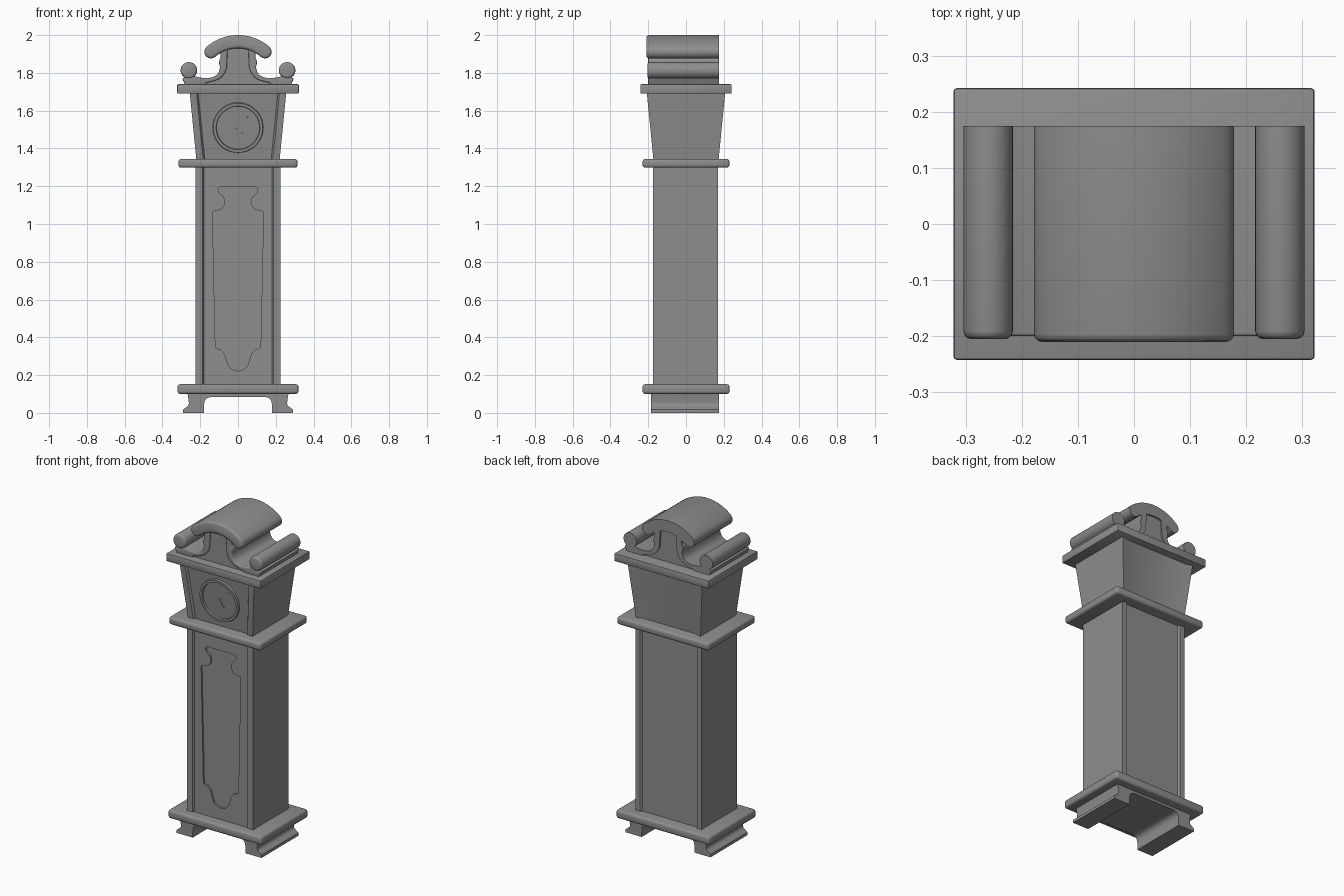
import bpy, bmesh, math
from mathutils import Matrix, Vector

old = bpy.data.objects.get("Cube")
if old:
    bpy.data.objects.remove(old)

grey = bpy.data.materials.new("plain grey")
grey.use_nodes = True
grey.diffuse_color = (0.27, 0.27, 0.27, 1)
grey.node_tree.nodes["Principled BSDF"].inputs["Base Color"].default_value = grey.diffuse_color


def finish(obj):
    obj.data.materials.clear()
    obj.data.materials.append(grey)
    bpy.ops.object.select_all(action='DESELECT')
    obj.select_set(True)
    bpy.context.view_layer.objects.active = obj
    bpy.ops.object.shade_smooth_by_angle(angle=math.radians(35))
    return obj


def loft(name, first, last, bevel=0, bevel_all=False, segments=3):
    """Solid between two matching rings; bevels the first cap or every edge."""
    bm = bmesh.new()
    a = [bm.verts.new(p) for p in first]
    b = [bm.verts.new(p) for p in last]
    cap = bm.faces.new(a)
    bm.faces.new(b[::-1])
    for i in range(len(a)):
        j = (i + 1) % len(a)
        bm.faces.new((a[j], a[i], b[i], b[j]))
    bmesh.ops.recalc_face_normals(bm, faces=bm.faces)
    if bevel:
        edges = bm.edges if bevel_all else cap.edges
        bmesh.ops.bevel(bm, geom=list(edges), offset=bevel, segments=segments,
                        profile=0.5, affect='EDGES', clamp_overlap=True)
    mesh = bpy.data.meshes.new(name)
    bm.to_mesh(mesh)
    bm.free()
    obj = bpy.data.objects.new(name, mesh)
    bpy.context.collection.objects.link(obj)
    return finish(obj)


def extrude_y(name, outline, front, back, bevel=0):
    return loft(name, [(x, front, z) for x, z in outline],
                [(x, back, z) for x, z in outline], bevel)


def box(name, hx, hy, z0, z1, bevel=0, segments=3):
    ring = [(-hx, -hy), (hx, -hy), (hx, hy), (-hx, hy)]
    return loft(name, [(x, y, z0) for x, y in ring], [(x, y, z1) for x, y in ring],
                bevel, True, segments)


def mirrored(half):
    return half + [(-x, z) for x, z in reversed(half) if abs(x) > 1e-5]


def smooth(points, steps=5):
    """Open Catmull-Rom path through the points."""
    p = [Vector(q) for q in points]
    p = [2 * p[0] - p[1]] + p + [2 * p[-1] - p[-2]]
    out = []
    for a, b, c, d in zip(p, p[1:], p[2:], p[3:]):
        for k in range(steps):
            t = k / steps
            out.append(tuple(0.5 * (2 * b + (c - a) * t + (2 * a - 5 * b + 4 * c - d) * t ** 2
                                    + (3 * b - a - 3 * c + d) * t ** 3)))
    return out + [tuple(p[-2])]


def arc(cx, cz, r, start, end, n=12):
    angles = [math.radians(start + (end - start) * i / n) for i in range(n + 1)]
    return [(cx + r * math.cos(t), cz + r * math.sin(t)) for t in angles]


# Bracket feet with an arched tunnel between them
foot = [(0.18, 0), (0.29, 0), (0.29, 0.018)]
foot += smooth([(0.28, 0.026), (0.262, 0.042), (0.262, 0.07), (0.268, 0.105)], 4)
tunnel = smooth([(0.14, 0.085), (0.165, 0.077), (0.178, 0.055), (0.18, 0.01)], 4)
extrude_y("feet", mirrored(tunnel + foot), -0.185, 0.175)

# Moulded slabs
box("base_slab", 0.32, 0.23, 0.10, 0.152, 0.014)
box("middle_slab", 0.315, 0.23, 1.298, 1.345, 0.014)
box("top_slab", 0.322, 0.242, 1.69, 1.74, 0.006, 2)


# Case sections: one plan with raised corner posts around recessed panels
def plan(hx, front, back, depth, lip, z):
    half = [(0, front + depth), (hx - 0.045, front + depth), (hx - 0.036, front), (hx, front),
            (hx, back), (hx - lip, back), (hx - 0.04, back - 0.012), (0, back - 0.012)]
    ring = half + [(-x, y) for x, y in reversed(half[1:-1])]
    return [(x, y, z) for x, y in ring]


loft("trunk", plan(0.225, -0.175, 0.17, 0.018, 0.03, 0.14),
     plan(0.225, -0.175, 0.17, 0.018, 0.03, 1.31))
loft("hood", plan(0.22, -0.172, 0.172, 0.012, 0.004, 1.335),
     plan(0.256, -0.208, 0.208, 0.012, 0.004, 1.70))

# Front trunk panel pierced by a shaped door recess
door = [(0.095, 1.195)]
door += smooth([(0.105, 1.185), (0.1, 1.165), (0.075, 1.14), (0.07, 1.105), (0.09, 1.078), (0.13, 1.068)])
door += [(0.135, 1.06), (0.12, 0.36), (0.115, 0.342)]
door += smooth([(0.09, 0.335), (0.07, 0.31), (0.05, 0.25), (0.025, 0.228), (0, 0.222)])
panel_edge = [(0.181, 0.14), (0.181, 1.31)]
curve = bpy.data.curves.new("trunk_front_panel", 'CURVE')
curve.dimensions = '2D'
curve.fill_mode = 'BOTH'
curve.extrude = 0.005
for outline in (mirrored(panel_edge), mirrored(door)):
    spline = curve.splines.new('POLY')
    spline.points.add(len(outline) - 1)
    for point, (x, z) in zip(spline.points, outline):
        point.co = (x, z, 0, 1)
    spline.use_cyclic_u = True
panel = bpy.data.objects.new("trunk_front_panel", curve)
bpy.context.collection.objects.link(panel)
panel.rotation_euler.x = math.pi / 2
panel.location.y = -0.162
bpy.ops.object.select_all(action='DESELECT')
panel.select_set(True)
bpy.context.view_layer.objects.active = panel
bpy.ops.object.convert(target='MESH')
finish(bpy.context.view_layer.objects.active)

# Clock face parts lie on the sloping hood front
tilt = math.atan2(0.036, 0.365)
face = Matrix.Translation((0, -0.1773, 1.51)) @ Matrix.Rotation(math.pi / 2 + tilt, 4, 'X')

bm = bmesh.new()
profile = [(0.113, -0.004), (0.116, 0.01), (0.131, 0.01), (0.135, -0.004)]
rings = [[bm.verts.new((x, y, h)) for x, y in arc(0, 0, r, 0, 360, 48)[:-1]] for r, h in profile]
for a, b in zip(rings, rings[1:] + rings[:1]):
    for i in range(48):
        j = (i + 1) % 48
        bm.faces.new((a[i], b[i], b[j], a[j]))
bmesh.ops.recalc_face_normals(bm, faces=bm.faces)
mesh = bpy.data.meshes.new("dial_ring")
bm.to_mesh(mesh)
bm.free()
ring = bpy.data.objects.new("dial_ring", mesh)
bpy.context.collection.objects.link(ring)
ring.matrix_world = face
finish(ring)

for name, length, angle in (("minute_hand", 0.088, 47), ("hour_hand", 0.05, -55)):
    blade = [(-0.012, -0.003), (length, -0.002), (length, 0.002), (-0.012, 0.003)]
    hand = loft(name, [(x, y, -0.002) for x, y in blade], [(x, y, 0.004) for x, y in blade])
    hand.matrix_world = face @ Matrix.Rotation(math.radians(angle), 4, 'Z')

# Crest: arched cap, recessed centre, curved arms and scrolls
cap_z, cap_r, thick, sweep = 1.7465, 0.2185, 0.035, 41
end = math.radians(90 - sweep)
ex, ez = cap_r * math.cos(end), cap_z + cap_r * math.sin(end)
cap = arc(0, cap_z, cap_r + thick, 90 + sweep, 90 - sweep, 24)
cap += arc(ex, ez, thick, 90 - sweep, -90 - sweep, 8)[1:]
cap += arc(0, cap_z, cap_r - thick, 90 - sweep, 90 + sweep, 24)[1:]
cap += arc(-ex, ez, thick, 270 + sweep, 90 + sweep, 8)[1:-1]
extrude_y("crest_cap", cap, -0.21, 0.175, 0.014)

inner = smooth([(0.055, 1.94), (0.058, 1.86), (0.065, 1.81), (0.1, 1.768), (0.17, 1.746)])
outer = smooth([(0.295, 1.77), (0.25, 1.785), (0.2, 1.775), (0.15, 1.774), (0.112, 1.79),
                (0.096, 1.825), (0.101, 1.86), (0.092, 1.885), (0.1, 1.935)])
core = [(x + 0.015, z) for x, z in inner[:-1]] + [(0.17, 1.735)]
extrude_y("crest_centre", mirrored(core), -0.188, 0.165)
arm = inner + [(0.17, 1.735), (0.28, 1.735)] + outer
for side, label in ((1, "left"), (-1, "right")):
    extrude_y(label + "_crest_arm", [(side * x, z) for x, z in arm], -0.2, 0.175, 0.006)
    extrude_y(label + "_scroll", arc(side * 0.26, 1.813, 0.044, 0, 360, 32)[:-1], -0.205, 0.175, 0.014)
